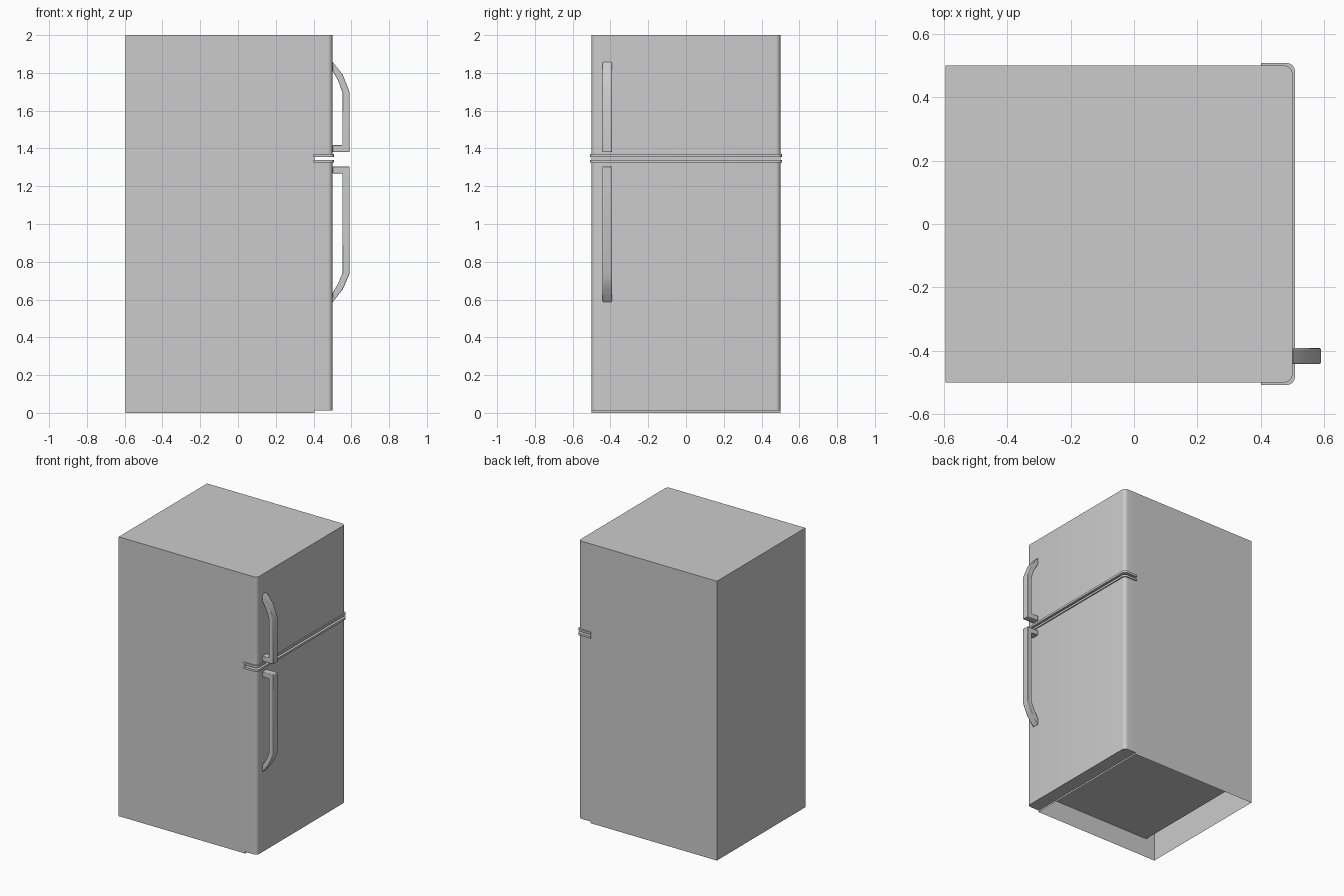
import bpy
import bmesh
from math import radians, sin, cos
from mathutils import Vector

cube = bpy.data.objects.get("Cube")
if cube:
    bpy.data.objects.remove(cube, do_unlink=True)

# Single enamel colour
enamel = bpy.data.materials.new("light_grey_enamel")
enamel.use_nodes = True
GREY = (0.6, 0.6, 0.6, 1)
enamel.diffuse_color = GREY
enamel.node_tree.nodes["Principled BSDF"].inputs["Base Color"].default_value = GREY

BACK, SEAM, FRONT, HALF, TOP = -0.595, 0.405, 0.5, 0.5, 2.0


def finish(name, bm, smooth=True):
    mesh = bpy.data.meshes.new(name)
    bm.to_mesh(mesh)
    bm.free()
    mesh.materials.append(enamel)
    obj = bpy.data.objects.new(name, mesh)
    bpy.context.collection.objects.link(obj)
    if smooth:
        bpy.ops.object.select_all(action='DESELECT')
        obj.select_set(True)
        bpy.context.view_layer.objects.active = obj
        bpy.ops.object.shade_smooth_by_angle(angle=radians(30))
    return obj


def extrude(points, offset):
    """Solid prism from a closed outline."""
    bm = bmesh.new()
    face = bm.faces.new([bm.verts.new(p) for p in points])
    new = bmesh.ops.extrude_face_region(bm, geom=[face])["geom"]
    moved = [v for v in new if isinstance(v, bmesh.types.BMVert)]
    bmesh.ops.translate(bm, verts=moved, vec=Vector(offset))
    bmesh.ops.recalc_face_normals(bm, faces=bm.faces)
    return bm


def door_slab(name, z0, z1, grow=0.0, radius=0.025, steps=6):
    """Door plan with rounded front corners, extruded upwards."""
    front, half = FRONT + grow, HALF + grow
    side = []
    for i in range(steps + 1):
        a = radians(90) * i / steps
        side.append((front - radius + radius * sin(a),
                     half - radius + radius * cos(a)))
    plan = [(SEAM - grow / 2, half)] + side
    plan += [(x, -y) for x, y in reversed(plan)]
    return finish(name, extrude([(x, y, z0) for x, y in plan], (0, 0, z1 - z0)))


# Cabinet shell, open underneath
bm = bmesh.new()
bmesh.ops.create_cube(bm, size=1)
for v in bm.verts:
    v.co = (SEAM if v.co.x > 0 else BACK,
            HALF if v.co.y > 0 else -HALF,
            TOP if v.co.z > 0 else 0)
bm.normal_update()
bmesh.ops.delete(bm, geom=[f for f in bm.faces if f.normal.z < -0.5],
                 context='FACES_ONLY')
finish("cabinet", bm, smooth=False)

# Recessed floor, stopping short of the back wall
floor = [(BACK + 0.07, -HALF, 0.14), (SEAM, -HALF, 0.14),
         (SEAM, HALF, 0.14), (BACK + 0.07, HALF, 0.14)]
finish("cabinet_floor", extrude(floor, (0, 0, 0.02)), smooth=False)

# Doors and the trim lips on either side of the gap
door_slab("freezer_door", 1.355, TOP)
door_slab("fridge_door", 0.012, 1.34)
door_slab("freezer_door_trim", 1.355, 1.37, grow=0.008)
door_slab("fridge_door_trim", 1.325, 1.34, grow=0.008)


# Handles: square end at the gap, tapering curve at the far end
def handle(name, gap_end, bend, tip, direction):
    def z(base, d):
        return base + direction * d
    profile = [(FRONT, tip), (0.555, z(tip, -0.07)), (0.59, bend),
               (0.59, gap_end), (FRONT, gap_end), (FRONT, z(gap_end, 0.037)),
               (0.553, z(gap_end, 0.037)), (0.553, z(bend, -0.005)),
               (0.53, z(tip, -0.1)), (FRONT, z(tip, -0.05))]
    obj = finish(name, extrude([(x, -0.442, h) for x, h in profile], (0, 0.05, 0)))
    bevel = obj.modifiers.new("soft_edges", 'BEVEL')
    bevel.width = 0.004
    bevel.segments = 2
    bevel.limit_method = 'ANGLE'
    bevel.angle_limit = radians(50)


handle("freezer_handle", 1.38, 1.70, 1.86, 1)
handle("fridge_handle", 1.305, 0.735, 0.585, -1)
